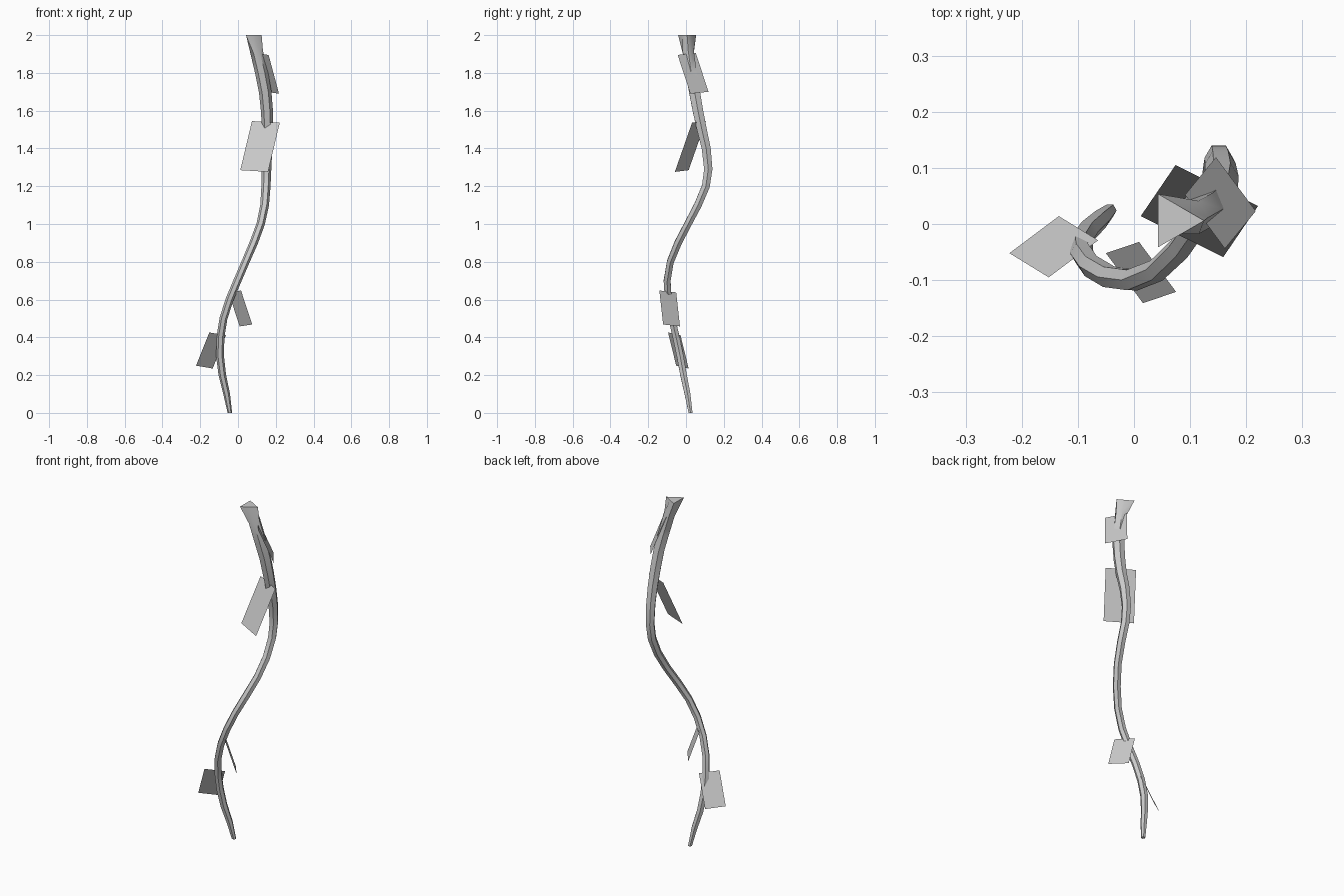
import bpy, bmesh, math
from mathutils import Vector

if "Cube" in bpy.data.objects:
    bpy.data.objects.remove(bpy.data.objects["Cube"])

# Stem centre line with radius: x, y, z, r
PATH = [(-.043, .024, 0, .011), (-.06, .008, .1, .016), (-.083, -.013, .2, .018),
        (-.095, -.031, .3, .019), (-.093, -.052, .4, .019), (-.077, -.075, .5, .019),
        (-.045, -.094, .6, .019), (-.003, -.1, .7, .019), (.04, -.083, .8, .019),
        (.083, -.042, .9, .02), (.12, .01, 1.0, .02), (.141, .063, 1.1, .021),
        (.148, .105, 1.2, .022), (.151, .118, 1.29, .023), (.154, .107, 1.4, .025),
        (.157, .084, 1.5, .027), (.153, .063, 1.6, .029), (.144, .045, 1.7, .03),
        (.125, .027, 1.8, .031), (.099, .012, 1.91, .031), (.07, .006, 2.0, .05)]
SIDES = 6


def add_object(name, bm, smooth):
    bmesh.ops.recalc_face_normals(bm, faces=bm.faces)
    for f in bm.faces:
        f.smooth = smooth
    me = bpy.data.meshes.new(name)
    bm.to_mesh(me)
    bm.free()
    ob = bpy.data.objects.new(name, me)
    bpy.context.collection.objects.link(ob)
    return ob


# Twisting stem: six-sided rings, flared to a triangle at the top
bm = bmesh.new()
pts = [Vector(p[:3]) for p in PATH]
last = len(pts) - 1
rings = []
for i, p in enumerate(pts):
    ends = i in (0, last)
    tangent = Vector((0, 0, 1)) if ends else pts[i + 1] - pts[i - 1]
    rot = Vector((0, 0, 1)).rotation_difference(tangent)
    ring = []
    for s in range(SIDES):
        a = math.tau * s / SIDES
        r = PATH[i][3] * (1.1 if i < last else (1.1 if s % 2 == 0 else 0.55))
        ring.append(bm.verts.new(p + rot @ Vector((r * math.cos(a), r * math.sin(a), 0))))
    rings.append(ring)
for lo, hi in zip(rings, rings[1:]):
    for s in range(SIDES):
        t = (s + 1) % SIDES
        bm.faces.new((lo[s], lo[t], hi[t], hi[s]))
bm.faces.new(rings[0])
bm.faces.new(rings[-1])
stem = add_object("vine_stem", bm, True)
bpy.context.view_layer.objects.active = stem
stem.select_set(True)
bpy.ops.object.shade_smooth_by_angle(angle=math.radians(50))

# Flat leaf cards: three corners each, the fourth completes the parallelogram
LEAVES = [
    ((-.222, -.052, .25), (-.152, -.095, .426), (-.064, -.029, .411)),
    ((.075, -.121, .468), (.016, -.141, .648), (-.05, -.052, .638)),
    ((.012, .014, 1.285), (.074, .105, 1.545), (.221, .032, 1.536)),
    ((.217, .023, 1.69), (.162, -.044, 1.895), (.091, .052, 1.905)),
]
for n, corners in enumerate(LEAVES, 1):
    a, b, c = map(Vector, corners)
    bm = bmesh.new()
    bm.faces.new([bm.verts.new(v) for v in (a, b, c, a + c - b)])
    add_object(f"leaf_{n}", bm, False)
